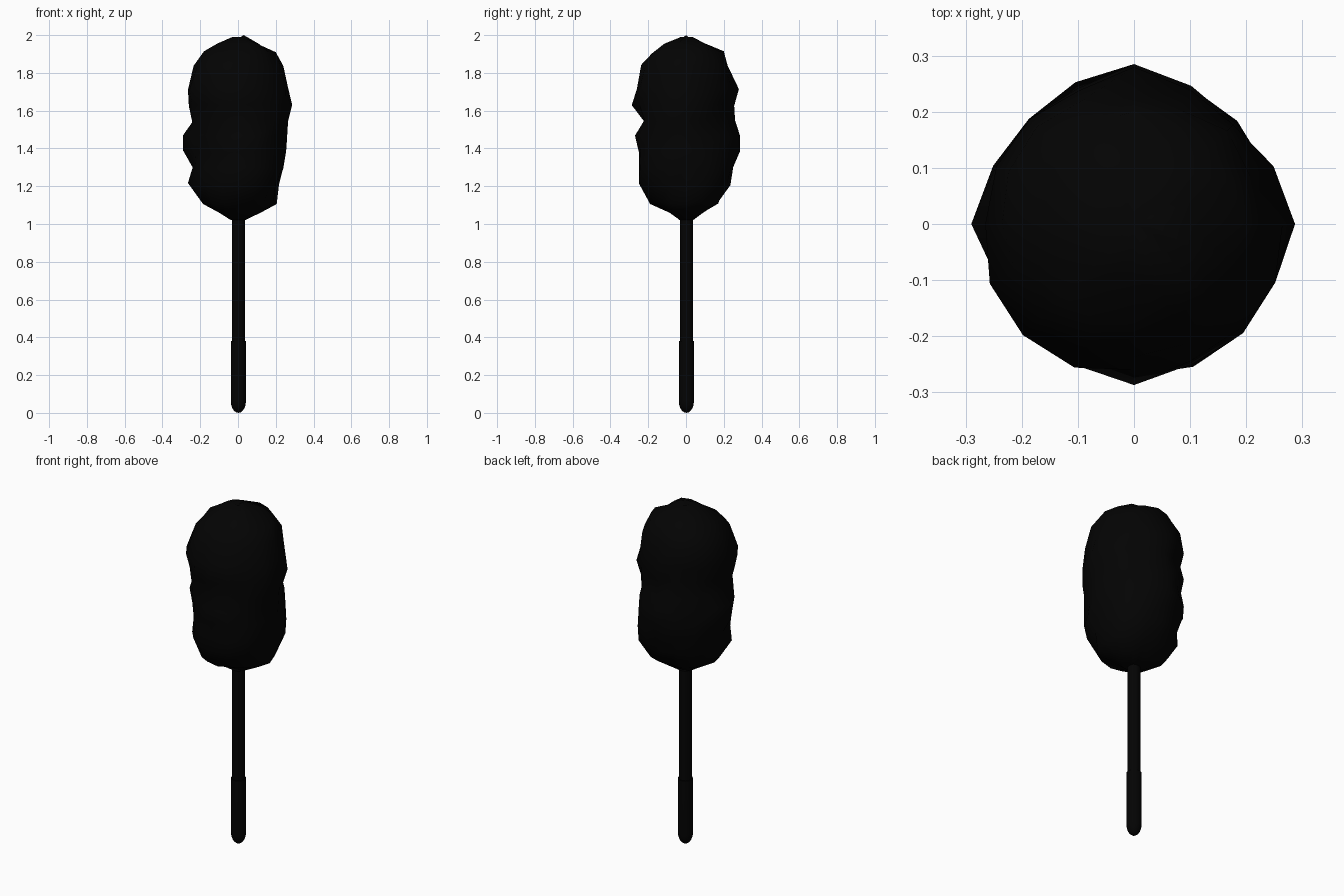
import bpy, bmesh, math, random

if "Cube" in bpy.data.objects:
    bpy.data.objects.remove(bpy.data.objects["Cube"])

random.seed(4)
mat = bpy.data.materials.new("black")
mat.diffuse_color = (0.001, 0.001, 0.001, 1)
mat.use_nodes = True
mat.node_tree.nodes["Principled BSDF"].inputs["Base Color"].default_value = mat.diffuse_color


def loft(name, rings, sides, bottom, top, angle):
    # rings: list of (z, radius function of angle), closed by two poles
    bm = bmesh.new()
    loops = []
    for z, rad in rings:
        loop = []
        for i in range(sides):
            a = 2 * math.pi * i / sides
            r = rad(a)
            loop.append(bm.verts.new((r * math.cos(a), r * math.sin(a), z)))
        loops.append(loop)
    for lo, hi in zip(loops, loops[1:]):
        for i in range(sides):
            j = (i + 1) % sides
            bm.faces.new((lo[i], lo[j], hi[j], hi[i]))
    b, t = bm.verts.new((0, 0, bottom)), bm.verts.new((0, 0, top))
    for i in range(sides):
        j = (i + 1) % sides
        bm.faces.new((b, loops[0][j], loops[0][i]))
        bm.faces.new((t, loops[-1][i], loops[-1][j]))
    me = bpy.data.meshes.new(name)
    bm.to_mesh(me)
    bm.free()
    ob = bpy.data.objects.new(name, me)
    bpy.context.collection.objects.link(ob)
    me.materials.append(mat)
    bpy.ops.object.select_all(action='DESELECT')
    ob.select_set(True)
    bpy.context.view_layer.objects.active = ob
    bpy.ops.object.shade_smooth_by_angle(angle=math.radians(angle))
    return ob


def round_ring(z, r):
    return z, lambda a: r


def fluffy_ring(z, radii):
    # radii measured every 45 degrees from +x, roughened in between
    def rad(a):
        k = int(a / (math.pi / 4) + 1e-6)
        if abs(a - k * math.pi / 4) < 1e-4:
            return radii[k]
        mean = (radii[k] + radii[(k + 1) % 8]) / 2
        return mean * random.uniform(0.94, 1.03)
    return z, rad


# grip with rounded end
grip = [round_ring(0.062 * (1 - math.cos(t)) + 0.0, 0.04 * math.sin(t))
        for t in (math.pi / 2 * k / 5 for k in range(1, 6))]
grip_ob = loft("grip", grip + [round_ring(0.38, 0.04)], 20, 0.0, 0.38, 40)

# stick
stick_ob = loft("stick", [round_ring(0.36, 0.034), round_ring(1.08, 0.034)], 20, 0.36, 1.08, 40)
for ob in (grip_ob, stick_ob):
    ob.location.x = 0.002
    ob.location.y = 0.002

# fluffy duster head
profile = [
    (1.022, (0.04, 0.05, 0.04, 0.04, 0.04, 0.04, 0.035, 0.04)),
    (1.06, (0.12, 0.12, 0.085, 0.11, 0.10, 0.12, 0.08, 0.10)),
    (1.11, (0.205, 0.19, 0.165, 0.20, 0.185, 0.195, 0.19, 0.195)),
    (1.21, (0.205, 0.255, 0.235, 0.22, 0.265, 0.24, 0.25, 0.25)),
    (1.295, (0.24, 0.26, 0.25, 0.25, 0.24, 0.23, 0.25, 0.265)),
    (1.38, (0.255, 0.255, 0.285, 0.265, 0.29, 0.23, 0.25, 0.265)),
    (1.465, (0.26, 0.25, 0.285, 0.25, 0.29, 0.245, 0.27, 0.265)),
    (1.545, (0.265, 0.235, 0.26, 0.265, 0.242, 0.25, 0.217, 0.275)),
    (1.63, (0.287, 0.24, 0.255, 0.245, 0.26, 0.26, 0.287, 0.275)),
    (1.715, (0.265, 0.25, 0.28, 0.265, 0.265, 0.28, 0.26, 0.265)),
    (1.84, (0.24, 0.235, 0.22, 0.245, 0.235, 0.235, 0.237, 0.23)),
    (1.91, (0.20, 0.19, 0.20, 0.20, 0.18, 0.18, 0.18, 0.19)),
    (1.955, (0.10, 0.13, 0.10, 0.12, 0.11, 0.11, 0.10, 0.14)),
    (1.99, (0.03, 0.04, 0.035, 0.03, 0.03, 0.03, 0.03, 0.03)),
]
head = loft("duster_head", [fluffy_ring(z, r) for z, r in profile], 16, 1.04, 1.98, 180)
# ruffle the ring heights and settle the tip at the full height
for v in head.data.vertices:
    if 1.07 < v.co.z < 1.94:
        v.co.z += random.uniform(-0.008, 0.008)
tip = max(head.data.vertices, key=lambda v: v.co.z)
tip.co.z = 2.0
